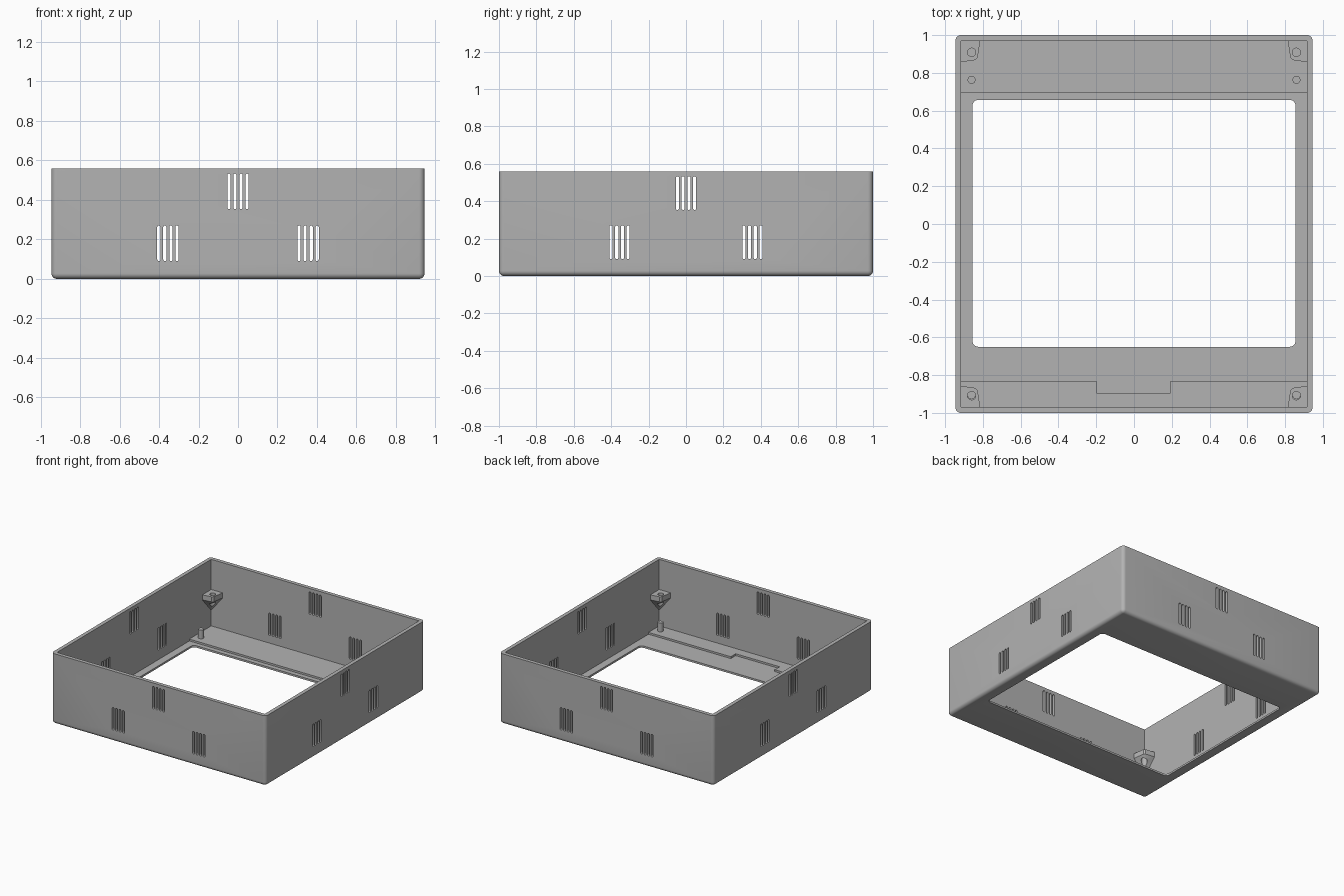
import bpy, bmesh, math
from mathutils import Matrix, Vector

if "Cube" in bpy.data.objects:
    bpy.data.objects.remove(bpy.data.objects["Cube"])

grey = bpy.data.materials.new("plain_grey")
grey.use_nodes = True
colour = (0.45, 0.45, 0.45, 1)
grey.diffuse_color = colour
grey.node_tree.nodes["Principled BSDF"].inputs["Base Color"].default_value = colour


def finish(name, bm):
    bmesh.ops.recalc_face_normals(bm, faces=bm.faces)
    mesh = bpy.data.meshes.new(name)
    bm.to_mesh(mesh)
    bm.free()
    mesh.materials.append(grey)
    obj = bpy.data.objects.new(name, mesh)
    bpy.context.collection.objects.link(obj)
    return obj


def select(obj):
    bpy.ops.object.select_all(action='DESELECT')
    obj.select_set(True)
    bpy.context.view_layer.objects.active = obj


def smooth(obj):
    select(obj)
    bpy.ops.object.shade_smooth_by_angle(angle=math.radians(30))


def box(name, lo, hi, radius=0, bottom=False):
    """Box between two corners, with rounded uprights and optionally a rounded base."""
    lo, hi = Vector(lo), Vector(hi)
    bm = bmesh.new()
    bmesh.ops.create_cube(bm, size=1)
    bmesh.ops.scale(bm, vec=hi - lo, verts=bm.verts)
    bmesh.ops.translate(bm, vec=(lo + hi) / 2, verts=bm.verts)
    if radius:
        def rounded(e):
            a, b = e.verts
            upright = abs(a.co.z - b.co.z) > 0.001
            return upright or (bottom and max(a.co.z, b.co.z) < lo.z + 0.001)
        bmesh.ops.bevel(bm, geom=[e for e in bm.edges if rounded(e)], offset=radius,
                        segments=6, profile=0.5, affect='EDGES')
    return finish(name, bm)


def cylinder(name, x, y, z0, z1, radius):
    bm = bmesh.new()
    bmesh.ops.create_cone(bm, cap_ends=True, segments=24, radius1=radius, radius2=radius,
                          depth=z1 - z0, matrix=Matrix.Translation((x, y, (z0 + z1) / 2)))
    return finish(name, bm)


def cut(obj, cutter):
    cutter.hide_render = True
    mod = obj.modifiers.new("cut", 'BOOLEAN')
    mod.operation = 'DIFFERENCE'
    mod.solver = 'EXACT'
    mod.object = cutter
    select(obj)
    bpy.ops.object.modifier_apply(modifier=mod.name)
    bpy.data.objects.remove(cutter)


def vent_cutter(name, turn):
    """Three groups of four round-ended slots running through opposite walls."""
    bm = bmesh.new()
    r, half, steps = 0.0085, 0.09, 8
    for cx, cz in ((-0.355, 0.18), (0.355, 0.18), (0, 0.443)):
        for i in range(4):
            x = cx + (i - 1.5) * 0.0305
            ring = []
            for end in (1, -1):
                for k in range(steps + 1):
                    a = math.pi * k / steps + (0 if end > 0 else math.pi)
                    ring.append(bm.verts.new((x + r * math.cos(a), -1.2,
                                              cz + end * (half - r) + r * math.sin(a))))
            face = bm.faces.new(ring)
            side = bmesh.ops.extrude_face_region(bm, geom=[face])
            verts = [g for g in side["geom"] if isinstance(g, bmesh.types.BMVert)]
            bmesh.ops.translate(bm, vec=(0, 2.4, 0), verts=verts)
    bmesh.ops.rotate(bm, verts=bm.verts, matrix=Matrix.Rotation(turn, 3, 'Z'))
    return finish(name, bm)


# Tray shell with floor, stepped recess, notch and window
shell = box("case_shell", (-0.945, -1, 0), (0.945, 1, 0.56), 0.028, True)
cut(shell, box("cavity", (-0.915, -0.97, 0.03), (0.915, 0.97, 1)))
cut(shell, box("recess", (-0.915, -0.835, 0.015), (0.915, 0.695, 0.5)))
cut(shell, box("notch", (-0.197, -0.897, 0.015), (0.19, -0.8, 0.5)))
cut(shell, box("window", (-0.855, -0.65, -0.5), (0.855, 0.657, 0.5), 0.03))

# Vent slots in all four walls
cut(shell, vent_cutter("front_vents", 0))
cut(shell, vent_cutter("side_vents", math.pi / 2))
smooth(shell)

# Corner screw brackets, tapering down into the wall corners
for sx, side in ((1, "left"), (-1, "right")):
    for sy, end in ((1, "back"), (-1, "front")):
        bm = bmesh.new()
        outline = ((0.918, 0.973), (0.918, 0.857), (0.84, 0.868), (0.828, 0.88), (0.814, 0.973))
        for z in (0.32, 0.28):
            for x, y in outline:
                bm.verts.new((sx * x, sy * y, z))
        bm.verts.new((sx * 0.918, sy * 0.973, 0.15))
        hull = bmesh.ops.convex_hull(bm, input=bm.verts)
        spare = {g for g in hull["geom_interior"] if isinstance(g, bmesh.types.BMVert)}
        bmesh.ops.delete(bm, geom=list(spare), context='VERTS')
        bracket = finish(f"{end}_{side}_bracket", bm)
        cut(bracket, cylinder("screw_hole", sx * 0.86, sy * 0.909, 0.1, 0.4, 0.022))
        smooth(bracket)

        # Locating pegs on the floor
        peg_y = 0.763 if sy > 0 else -0.907
        smooth(cylinder(f"{end}_{side}_peg", sx * 0.86, peg_y, 0.025, 0.1, 0.021))
